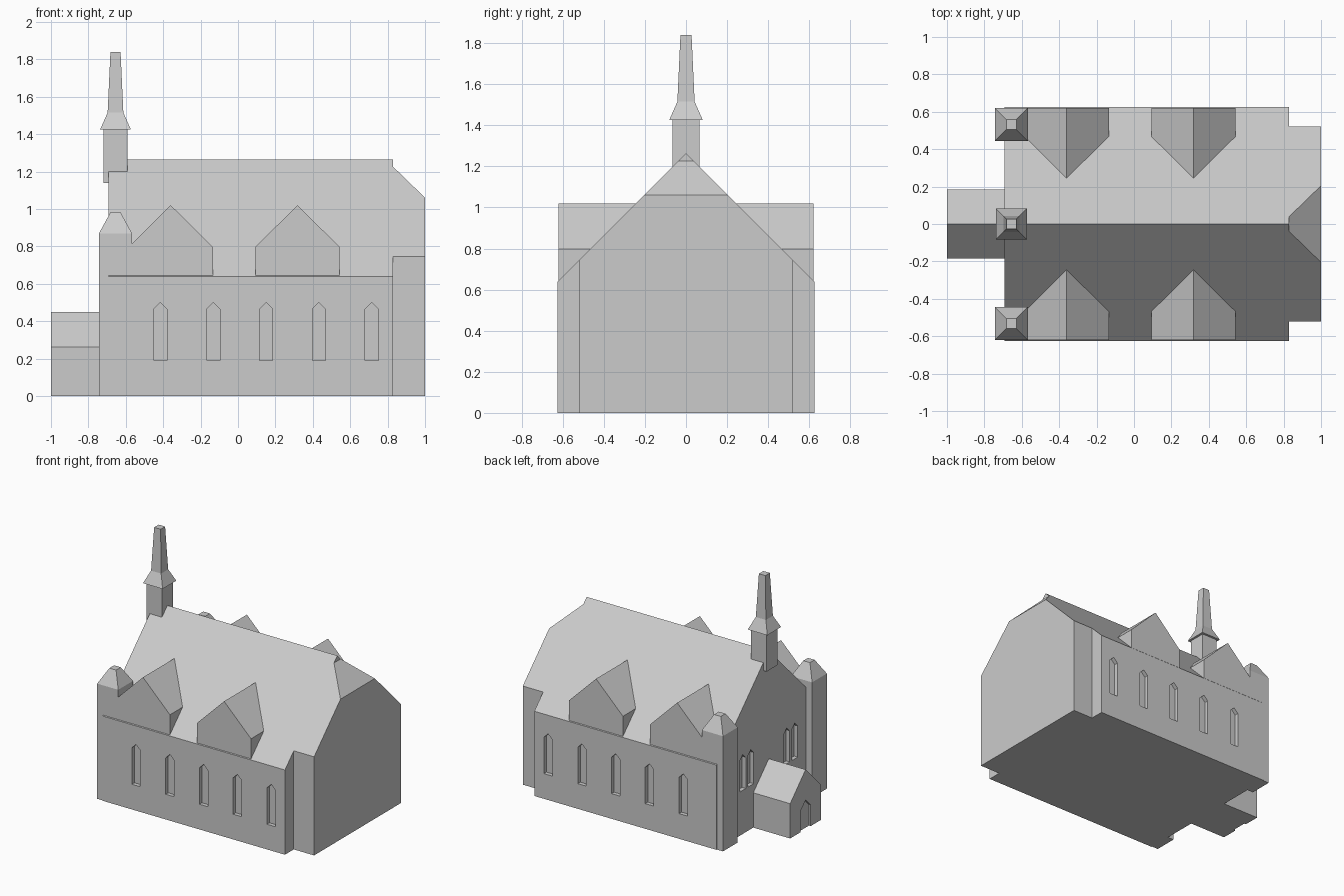
import bpy, bmesh
from mathutils import Vector

if "Cube" in bpy.data.objects:
    bpy.data.objects.remove(bpy.data.objects["Cube"])

stone = bpy.data.materials.new("light grey stone")
stone.diffuse_color = (0.6, 0.6, 0.6, 1)
stone.use_nodes = True
stone.node_tree.nodes["Principled BSDF"].inputs["Base Color"].default_value = stone.diffuse_color


def finish(name, bm):
    bmesh.ops.recalc_face_normals(bm, faces=bm.faces)
    mesh = bpy.data.meshes.new(name)
    bm.to_mesh(mesh)
    bm.free()
    mesh.materials.append(stone)
    ob = bpy.data.objects.new(name, mesh)
    bpy.context.collection.objects.link(ob)
    return ob


def add_prism(bm, profile, axis, a, b):
    """Extrude a (horizontal, z) profile from a to b along axis x or y."""
    at = lambda p, d: (d, p[0], p[1]) if axis == "x" else (p[0], d, p[1])
    face = bm.faces.new([bm.verts.new(at(p, a)) for p in profile])
    new = bmesh.ops.extrude_face_region(bm, geom=[face])["geom"]
    shift = Vector(at((0, 0), b - a))
    bmesh.ops.translate(bm, vec=shift, verts=[v for v in new if isinstance(v, bmesh.types.BMVert)])


def house(c, half, z0, eave, ridge):
    """Gabled outline, used for walls, dormers and pointed openings."""
    return [(c - half, z0), (c + half, z0), (c + half, eave), (c, ridge), (c - half, eave)]


def prism(name, profile, axis, a, b):
    bm = bmesh.new()
    add_prism(bm, profile, axis, a, b)
    return finish(name, bm)


def square_stack(name, cx, cy, rings):
    """Square shaft through (half width, z) rings, capped at both ends."""
    bm = bmesh.new()
    loops = [[bm.verts.new((cx + sx * h, cy + sy * h, z))
              for sx, sy in ((-1, -1), (1, -1), (1, 1), (-1, 1))] for h, z in rings]
    bm.faces.new(loops[0][::-1])
    bm.faces.new(loops[-1])
    for lo, hi in zip(loops, loops[1:]):
        for i in range(4):
            j = (i + 1) % 4
            bm.faces.new((lo[i], lo[j], hi[j], hi[i]))
    return finish(name, bm)


def carve(ob, cutter):
    mod = ob.modifiers.new("openings", "BOOLEAN")
    mod.operation, mod.solver, mod.object = "DIFFERENCE", "EXACT", cutter
    bpy.context.view_layer.objects.active = ob
    bpy.ops.object.modifier_apply(modifier=mod.name)
    bpy.data.objects.remove(cutter)


# Nave with recessed pointed windows along both sides and in the west gable
nave = prism("nave", house(0, 0.625, 0, 0.64, 1.265), "x", -0.692, 0.83)
bm = bmesh.new()
for side in (-1, 1):
    for x in (-0.415, -0.132, 0.15, 0.432, 0.715):
        add_prism(bm, house(x, 0.035, 0.19, 0.465, 0.5), "y", side * 0.595, side * 0.7)
    for y in (0.215, 0.31):
        add_prism(bm, house(side * y, 0.035, 0.33, 0.565, 0.6), "x", -0.75, -0.662)
carve(nave, finish("window_cutter", bm))

# Chancel with its clipped gable
bm = bmesh.new()
add_prism(bm, house(0, 0.52, 0, 0.745, 1.265), "x", 0.83, 1.0)
cut = bmesh.ops.bisect_plane(bm, geom=bm.verts[:] + bm.edges[:] + bm.faces[:],
                             plane_co=(1.0, 0, 1.06), plane_no=(0.165, 0, 0.17), clear_outer=True)
bmesh.ops.holes_fill(bm, edges=[e for e in bm.edges if e.is_boundary])
finish("chancel", bm)

# Porch with a shallow pointed door
porch = prism("porch", house(0, 0.185, 0, 0.263, 0.45), "x", -1.0, -0.68)
carve(porch, prism("door_cutter", house(0, 0.06, -0.1, 0.16, 0.22), "x", -1.1, -0.985))

# Dormers and corner turrets on both sides
for side, label in ((-1, "front"), (1, "back")):
    for x, end in ((-0.36, "west"), (0.318, "east")):
        prism(f"{label}_{end}_dormer", house(x, 0.225, 0.62, 0.797, 1.02), "y", side * 0.62, side * 0.235)
    square_stack(f"{label}_turret", -0.655, side * 0.532,
                 [(0.088, 0), (0.088, 0.87), (0.028, 0.98)])

# Bell tower and spire straddling the west gable
square_stack("bell_tower", -0.655, 0, [(0.065, 1.14), (0.065, 1.43)])
square_stack("spire", -0.655, 0, [(0.082, 1.425), (0.042, 1.515), (0.027, 1.84)])
